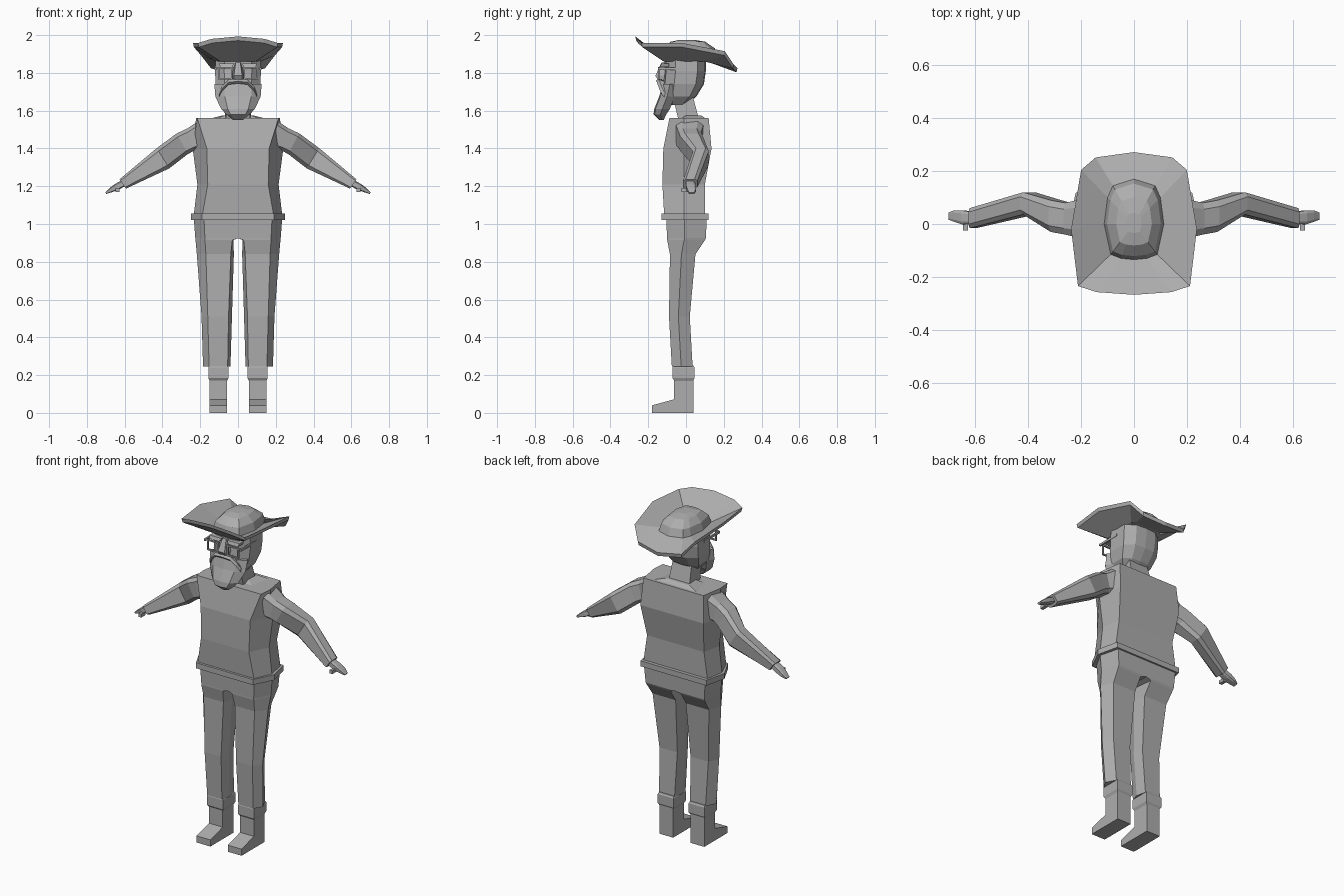
import bpy, bmesh, math
from mathutils import Vector

mat = bpy.data.materials.new("plain_grey")
mat.diffuse_color = (0.42, 0.42, 0.42, 1)


def finish(bm, name, mirror=False):
    bmesh.ops.remove_doubles(bm, verts=bm.verts, dist=0.0002)
    bmesh.ops.recalc_face_normals(bm, faces=bm.faces)
    me = bpy.data.meshes.new(name)
    bm.to_mesh(me)
    bm.free()
    me.materials.append(mat)
    ob = bpy.data.objects.new(name, me)
    bpy.context.collection.objects.link(ob)
    if mirror:
        ob.modifiers.new("other_side", 'MIRROR').use_axis[0] = True
    return ob


def loft(name, rings, mirror=False):
    """Skin a list of equal-length rings and cap both ends."""
    bm = bmesh.new()
    rows = [[bm.verts.new(p) for p in r] for r in rings]
    n = len(rows[0])
    for a, b in zip(rows, rows[1:]):
        for i in range(n):
            j = (i + 1) % n
            bm.faces.new((a[i], a[j], b[j], b[i]))
    bm.faces.new(rows[0])
    bm.faces.new(rows[-1])
    return finish(bm, name, mirror)


def sym(half):
    """Complete a right-hand half ring; points at x = 0 are not repeated."""
    return half + [(-x, y, z) for x, y, z in reversed(half) if x > 1e-6]


def box_ring(x0, x1, y0, y1, z):
    return [(x0, y0, z), (x1, y0, z), (x1, y1, z), (x0, y1, z)]


# Torso: front corner x, side x, back corner x, front y, back y, z
def body_ring(fx, sx, bx, fy, by, z, sy=-0.01):
    return sym([(fx, fy, z), (sx, sy, z), (bx, by, z)])


loft("torso", [body_ring(*r) for r in [
    (.19, .235, .215, -.115, .10, 1.04), (.16, .215, .19, -.125, .10, 1.21),
    (.165, .24, .21, -.12, .135, 1.40), (.215, .222, .20, -.088, .12, 1.56)]])
loft("belt", [body_ring(.19, .25, .22, -.13, .12, z) for z in (1.022, 1.055)])
loft("collar", [sym([(.12, -.03, 1.555), (.16, .11, 1.555)]),
                sym([(.07, .0, 1.575), (.08, .08, 1.575)])])


# Trouser leg: front inner/outer x, outer x, inner x, front y, back y, z
def leg_ring(fi, fo, ox, ix, fy, by, z):
    m = fy + .45 * (by - fy)
    return [(fi, fy, z), (fo, fy, z), (ox, m, z), (ox - .03, by, z),
            (ix + .012 if ix else 0, by, z), (ix, m, z)]


loft("trouser_leg", [leg_ring(*r) for r in [
    (0, .18, .234, 0, -.105, .11, 1.03), (0, .175, .226, 0, -.10, .105, .925),
    (.03, .175, .225, .024, -.10, .10, .915), (.038, .17, .218, .022, -.085, .05, .84),
    (.05, .16, .193, .032, -.09, .02, .51), (.055, .153, .185, .04, -.075, .035, .245)]],
    True)
loft("trouser_cuff", [box_ring(.058, .15, -.062, .037, .17),
                      box_ring(.05, .157, -.072, .046, .185),
                      box_ring(.05, .157, -.072, .046, .24),
                      box_ring(.055, .152, -.066, .04, .25)], True)

# Boot: side profile extruded across x
profile = [(-.18, 0), (.04, 0), (.04, .18), (-.063, .18), (-.063, .072), (-.18, .04)]
loft("boot", [[(x, y, z) for y, z in profile] for x in (.058, .15)], True)


# Arm: centre x, y, z, half depth, half height, tilt in degrees
def arm_ring(x, y, z, d, h, tilt):
    t = math.radians(tilt)
    up = Vector((math.sin(t), 0, math.cos(t)))
    fw = Vector((0, 1, 0))
    shape = [(.6, 1), (1, .7), (1, -.7), (.6, -1), (-.6, -1), (-1, -.7), (-1, .7), (-.6, 1)]
    return [Vector((x, y, z)) + fw * d * a + up * h * b for a, b in shape]


loft("sleeve", [arm_ring(*r) for r in [
    (.195, .02, 1.475, .075, .08, 0), (.25, .02, 1.447, .06, .062, 15),
    (.295, .03, 1.425, .06, .062, 28), (.397, .078, 1.348, .042, .063, 32),
    (.61, .022, 1.212, .038, .03, 35)]], True)
loft("hand", [arm_ring(*r) for r in [
    (.595, .022, 1.222, .022, .018, 35), (.645, .025, 1.195, .026, .018, 35),
    (.675, .03, 1.178, .022, .012, 35), (.70, .03, 1.163, .014, .005, 35)]], True)
loft("thumb", [box_ring(.628, .648, -.025, .015, z) for z in (1.17, 1.19)], True)

# Neck, leaning forward
loft("neck", [sym([(.065, -.04, 1.55), (.07, .07, 1.55)]),
              sym([(.06, -.07, 1.68), (.062, .035, 1.68)])])


# Head: front y, back y, half width, z
def head_ring(f, b, w, z):
    c = (f + b) / 2
    return sym([(0, f, z), (w * .6, f + .01, z), (w, f + .06 * (b - f) / .22, z),
                (w, c + .3 * (b - f), z), (w * .55, b - .005, z), (0, b, z)])


loft("head", [head_ring(*r) for r in [
    (-.10, .0, .06, 1.63), (-.12, .055, .10, 1.675), (-.122, .095, .118, 1.74),
    (-.115, .105, .122, 1.81), (-.115, .105, .118, 1.88)]])

# Nose, ears and brow
loft("nose", [sym([(.012, -.13, 1.855), (.016, -.10, 1.855)]),
              sym([(.022, -.162, 1.785), (.034, -.10, 1.785)]),
              sym([(.022, -.15, 1.765), (.03, -.10, 1.765)])])
loft("brow", [box_ring(.03, .095, -.138, -.09, 1.832),
              box_ring(.02, .10, -.13, -.09, 1.85)], True)


# Beard: front y, front half width, outer half width, outer y, back y, z
def beard_ring(f, fx, ox, oy, b, z):
    return sym([(0, f, z), (fx, f + .006, z), (ox, oy, z), (ox * .8, b, z)])


loft("beard", [beard_ring(*r) for r in [
    (-.125, .075, .125, -.085, -.06, 1.74), (-.142, .07, .12, -.10, -.06, 1.675),
    (-.168, .055, .09, -.125, -.085, 1.61), (-.172, .04, .062, -.135, -.105, 1.58),
    (-.14, .02, .025, -.128, -.118, 1.55)]])
# Drooping moustache
loft("moustache", [[(x, y, z + .014), (x, y - .012, z), (x, y, z - .012), (x, -.10, z)]
                   for x, y, z in [(0, -.148, 1.756), (.05, -.142, 1.75),
                                   (.085, -.13, 1.715), (.10, -.115, 1.685)]], True)


# Glasses: rim bars and side arms
def bar(name, x0, x1, y0, y1, z0, z1):
    loft(name, [box_ring(x0, x1, y0, y1, z) for z in (z0, z1)], True)


bar("glasses_top", .025, .115, -.148, -.138, 1.822, 1.83)
bar("glasses_bottom", .035, .10, -.148, -.138, 1.765, 1.773)
bar("glasses_inner_rim", .028, .036, -.148, -.138, 1.765, 1.83)
bar("glasses_outer_rim", .097, .105, -.148, -.138, 1.765, 1.83)
bar("glasses_arm", .115, .124, -.148, .0, 1.815, 1.828)

# Hat: upturned front and sides, drooping back, low domed crown
rim = [(0, -.268, 1.993), (.14, -.258, 1.98), (.212, -.235, 1.958), (.238, -.02, 1.958),
       (.20, .205, 1.915), (.145, .252, 1.845), (0, .272, 1.825)]
crown = [(0, -.135), (.05, -.13), (.088, -.115), (.113, 0), (.10, .10), (.08, .145), (0, .17)]


def crown_ring(s, z):
    return sym([(x * s, .0 + y * s, z) for x, y in crown])


under = sym([(x * 1.05, max(-.118, min(.112, y)), 1.86) for x, y in crown])
low_rim = sym([(x * .98, y * .985, z - .022) for x, y, z in rim])
loft("hat", [under, low_rim, sym(rim), crown_ring(1, 1.885),
             crown_ring(.9, 1.93), crown_ring(.6, 1.965), crown_ring(.25, 1.975)])
